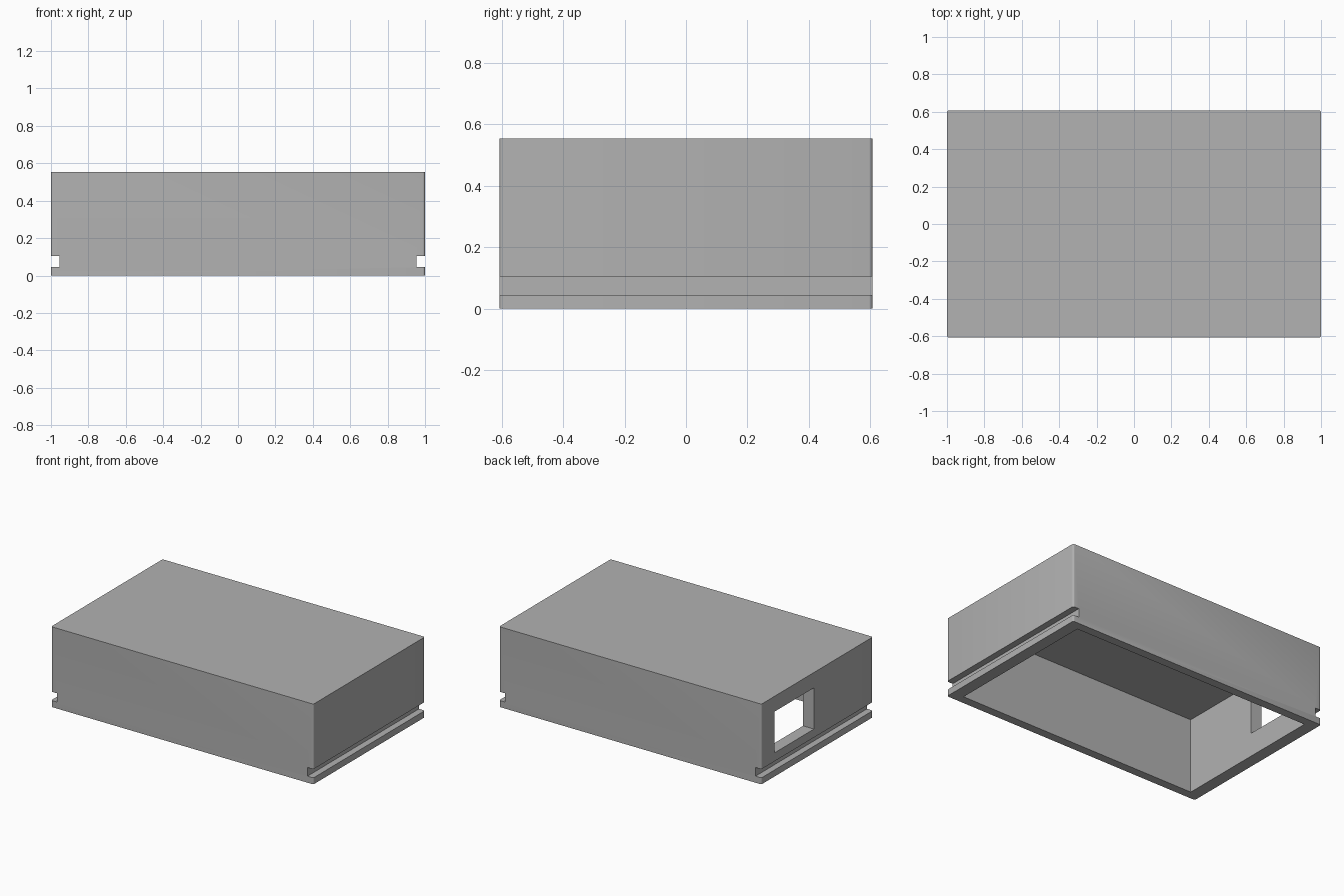
import bpy
import bmesh

# Remove the default object
cube = bpy.data.objects.get("Cube")
if cube:
    bpy.data.objects.remove(cube, do_unlink=True)

# Overall size and details
HALF_X, HALF_Y, HEIGHT = 1.0, 0.607, 0.553
WALL_X, WALL_Y, ROOF = 0.083, 0.06, 0.037
GROOVE_DEPTH, GROOVE_LOW, GROOVE_HIGH = 0.045, 0.045, 0.105
CORNER = 0.012
OVER = 0.1

gray = bpy.data.materials.new("light gray plastic")
gray.use_nodes = True
color = (0.445, 0.445, 0.445, 1)
gray.diffuse_color = color
gray.node_tree.nodes["Principled BSDF"].inputs["Base Color"].default_value = color


def box(name, low, high, corner=0.0):
    """Box between two corners, with optional rounded vertical edges."""
    bm = bmesh.new()
    bmesh.ops.create_cube(bm, size=1)
    for v in bm.verts:
        v.co = [high[i] if v.co[i] > 0 else low[i] for i in range(3)]
    if corner:
        upright = [e for e in bm.edges
                   if abs(e.verts[0].co.z - e.verts[1].co.z) > corner]
        bmesh.ops.bevel(bm, geom=upright, offset=corner, segments=4,
                        profile=0.5, affect='EDGES')
    mesh = bpy.data.meshes.new(name)
    bm.to_mesh(mesh)
    bm.free()
    mesh.materials.append(gray)
    obj = bpy.data.objects.new(name, mesh)
    bpy.context.collection.objects.link(obj)
    return obj


def cut(target, cutter):
    """Subtract the cutter from the target, then discard the cutter."""
    cutter.hide_render = True
    mod = target.modifiers.new(cutter.name, 'BOOLEAN')
    mod.operation = 'DIFFERENCE'
    mod.solver = 'EXACT'
    mod.object = cutter
    bpy.context.view_layer.objects.active = target
    bpy.ops.object.modifier_apply(modifier=mod.name)
    bpy.data.objects.remove(cutter, do_unlink=True)


# Case shell with rounded corners
shell = box("case_shell", (-HALF_X, -HALF_Y, 0), (HALF_X, HALF_Y, HEIGHT), CORNER)

# Hollow, open at the bottom
inner_x, inner_y = HALF_X - WALL_X, HALF_Y - WALL_Y
cut(shell, box("cavity_cutter", (-inner_x, -inner_y, -OVER),
               (inner_x, inner_y, HEIGHT - ROOF)))

# Slide grooves along both ends
for side in (-1, 1):
    xs = sorted((side * (HALF_X - GROOVE_DEPTH), side * (HALF_X + OVER)))
    cut(shell, box("groove_cutter", (xs[0], -HALF_Y - OVER, GROOVE_LOW),
                   (xs[1], HALF_Y + OVER, GROOVE_HIGH)))

# Rectangular port through the right end wall
cut(shell, box("port_cutter", (-HALF_X - OVER, 0.035, 0.163),
               (-inner_x + OVER, 0.465, 0.447)))

# Smooth the rounded corners only
bpy.ops.object.select_all(action='DESELECT')
shell.select_set(True)
bpy.context.view_layer.objects.active = shell
bpy.ops.object.shade_smooth_by_angle(angle=0.6)
